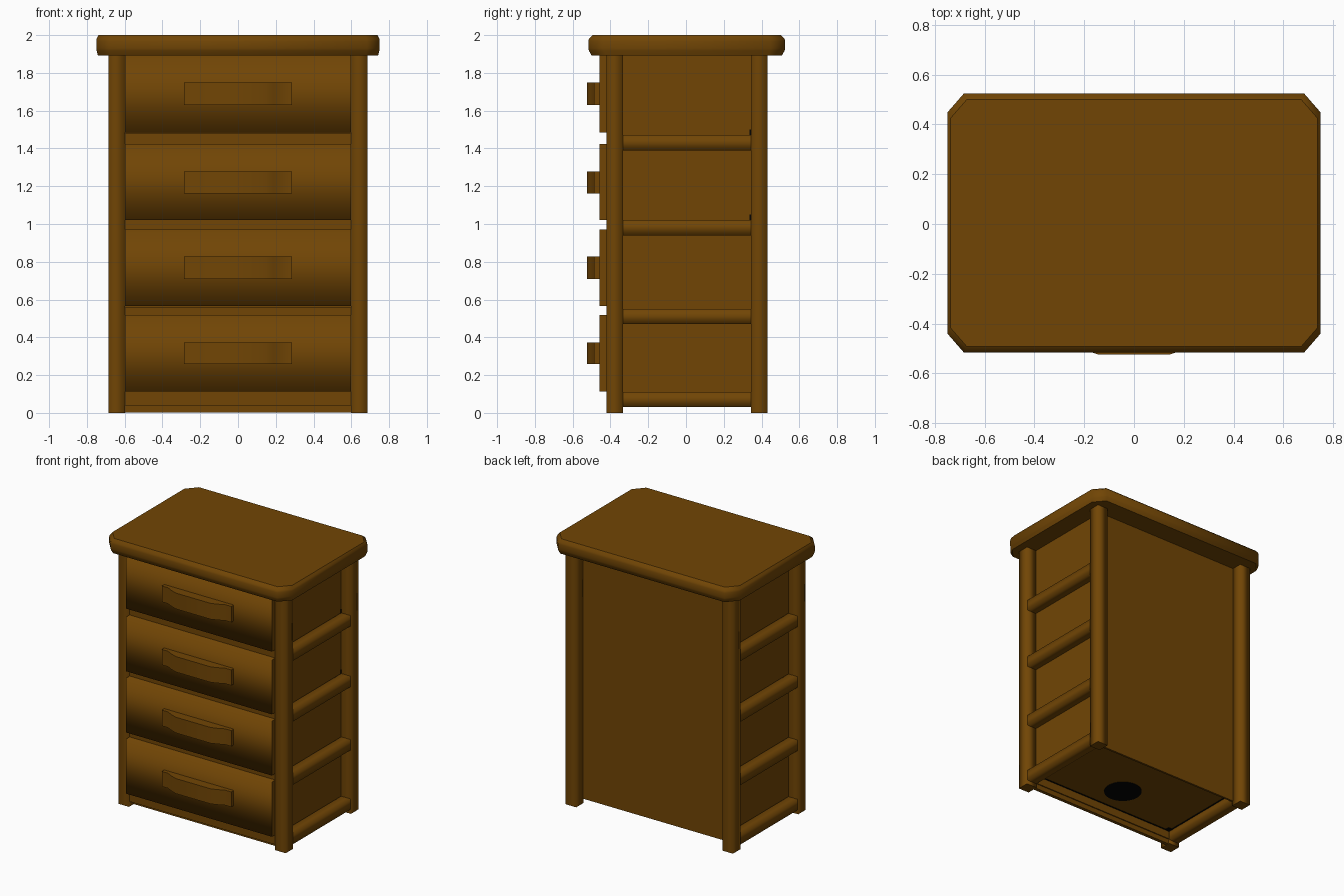
import bpy, bmesh, math

if "Cube" in bpy.data.objects:
    bpy.data.objects.remove(bpy.data.objects["Cube"])


def material(name, col):
    m = bpy.data.materials.new(name)
    m.diffuse_color = (*col, 1)
    m.use_nodes = True
    m.node_tree.nodes["Principled BSDF"].inputs["Base Color"].default_value = m.diffuse_color
    return m


wood = material("brown wood", (0.165, 0.06, 0.0015))
black = material("black", (0.001, 0.001, 0.001))


def loft(name, rings, smooth=True, mat=wood):
    """Skin a list of closed rings; sides smooth, end caps flat."""
    bm = bmesh.new()
    loops = [[bm.verts.new(p) for p in r] for r in rings]
    n = len(loops[0])
    for a, b in zip(loops, loops[1:]):
        for i in range(n):
            f = bm.faces.new((a[i], a[(i + 1) % n], b[(i + 1) % n], b[i]))
            f.smooth = smooth
    for cap in (loops[0], loops[-1]):
        f = bm.faces.new(cap)
        for e in f.edges:
            e.smooth = False
    bmesh.ops.recalc_face_normals(bm, faces=bm.faces)
    me = bpy.data.meshes.new(name)
    bm.to_mesh(me)
    bm.free()
    me.materials.append(mat)
    ob = bpy.data.objects.new(name, me)
    bpy.context.collection.objects.link(ob)
    return ob


def octagon(hx, hy, cx, cy):
    return [(hx, hy - cy), (hx - cx, hy), (cx - hx, hy), (-hx, hy - cy),
            (-hx, cy - hy), (cx - hx, -hy), (hx - cx, -hy), (hx, cy - hy)]


def bar(name, axis, centre, lo, hi, h=0.0435, smooth=True):
    """Square bar along an axis (0, 1 or 2), softly shaded."""
    rings = []
    for t in (lo, hi):
        ring = []
        for u, v in ((-h, -h), (h, -h), (h, h), (-h, h)):
            p = [centre[0] + u, centre[1] + v]
            p.insert(axis, t)
            ring.append(p)
        rings.append(ring)
    return loft(name, rings, smooth)


def box(name, x0, x1, y0, y1, z0, z1, mat=wood):
    ring = [(x0, y0), (x1, y0), (x1, y1), (x0, y1)]
    return loft(name, [[(x, y, z) for x, y in ring] for z in (z0, z1)], False, mat)


# table top with cut corners and a rolled edge
rings = []
for z, d in ((1.893, 0.016), (1.918, 0.003), (1.93, 0), (1.968, 0), (1.982, 0.004), (2.0, 0.024)):
    rings.append([(x, y + 0.004, z) for x, y in
                  octagon(0.75 - d * 0.5, 0.521 - d, 0.067, 0.077)])
loft("table_top", rings)

# square corner posts
for x in (-0.643, 0.643):
    for y, n in ((-0.378, "front"), (0.387, "back")):
        bar(n + "_post", 2, (x, y), 0, 1.895)

# carcass and back panel, set in behind the posts
box("carcass", -0.606, 0.606, -0.345, 0.345, 0.10, 1.895)
box("back_panel", -0.602, 0.602, 0.338, 0.353, 0.035, 1.895)

# rails between the posts, on both sides and across the front
for z in (0.07, 0.51, 0.98, 1.43):
    for x in (-0.641, 0.641):
        bar("side_rail", 1, (x, z), -0.338, 0.345, 0.04)
    bar("front_rail", 0, (-0.377, z + 0.008), -0.602, 0.602, 0.04, False)
box("kick_strip", -0.602, 0.602, -0.37, -0.345, 0.002, 0.045)

# black liner showing under the floor: round spot, edge gaps and corners
spot = [(0.13 * math.cos(i * math.pi / 16), 0.13 * math.sin(i * math.pi / 16) - 0.12)
        for i in range(32)]
loft("floor_spot", [[(x, y, z) for x, y in spot] for z in (0.096, 0.102)], False, black)
box("front_gap", -0.59, 0.59, -0.338, -0.330, 0.096, 0.102, black)
for s in (-1, 1):
    box("side_gap", s * 0.602, s * 0.594, -0.33, 0.33, 0.096, 0.102, black)
    box("corner_gap", s * 0.602, s * 0.565, -0.338, -0.30, 0.095, 0.102, black)
    for z in (1.03, 1.48):
        box("panel_gap", s * 0.604, s * 0.609, 0.336, 0.344, z - 0.02, z + 0.02, black)

# drawers: fronts shaded round from top to bottom, handles bowed outwards
handle = [(-0.285, -0.45), (-0.285, -0.486), (-0.235, -0.486), (-0.19, -0.508),
          (-0.143, -0.525), (0.143, -0.525), (0.19, -0.508), (0.235, -0.486),
          (0.285, -0.486), (0.285, -0.45)]
for z0, z1, h0, h1 in ((0.112, 0.518, 0.26, 0.372), (0.566, 0.97, 0.71, 0.827),
                       (1.02, 1.423, 1.162, 1.277), (1.485, 1.893, 1.63, 1.748)):
    loft("drawer_front", [[(x, -0.457, z0), (x, -0.457, z1), (x, -0.34, z1), (x, -0.34, z0)]
                          for x in (-0.598, 0.598)])
    ob = loft("drawer_handle", [[(x, y, z) for x, y in handle] for z in (h0, h1)])
    ob.data.set_sharp_from_angle(angle=math.radians(40))
